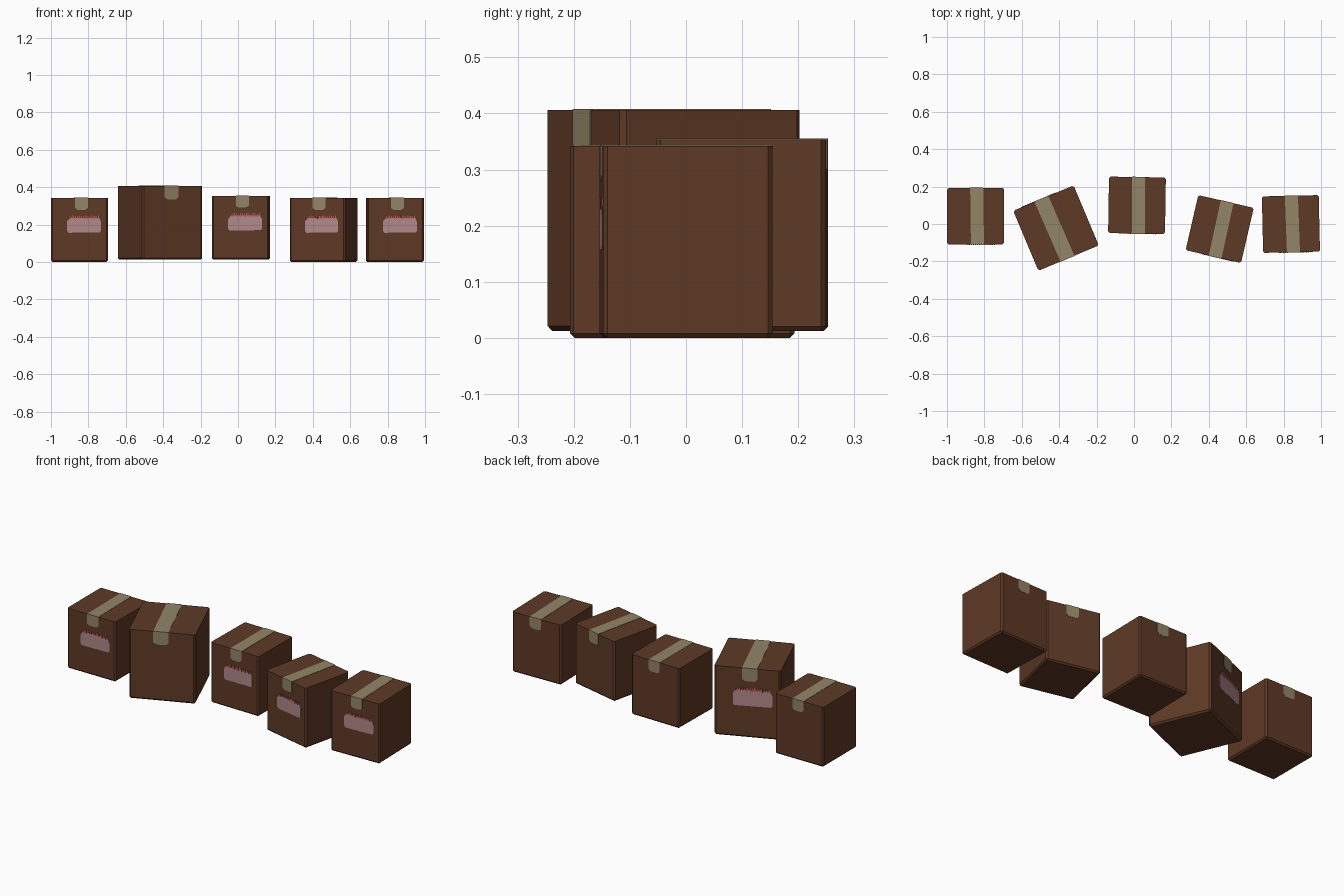
import bpy, bmesh, math
from mathutils import Matrix

if "Cube" in bpy.data.objects:
    bpy.data.objects.remove(bpy.data.objects["Cube"])

W, D, H = 0.304, 0.302, 0.342      # base carton size
T = 0.0015                         # plate thickness


def mat(name, col):
    m = bpy.data.materials.new(name)
    m.diffuse_color = (*col, 1)
    m.use_nodes = True
    m.node_tree.nodes["Principled BSDF"].inputs["Base Color"].default_value = m.diffuse_color
    return m


CARD = mat("cardboard_brown", (0.112, 0.041, 0.019))
TAPE = mat("tape_tan", (0.29, 0.235, 0.135))
LABEL = mat("label_pink", (0.44, 0.25, 0.25))
RED = mat("label_red", (0.50, 0.09, 0.09))


def finish(bm, name, material, place):
    bmesh.ops.recalc_face_normals(bm, faces=bm.faces[:])
    me = bpy.data.meshes.new(name)
    bm.to_mesh(me)
    bm.free()
    me.materials.append(material)
    ob = bpy.data.objects.new(name, me)
    bpy.context.collection.objects.link(ob)
    ob.matrix_world = place
    return ob


def prism(bm, pts, move):
    """Extrude a closed outline by the vector move."""
    f = bm.faces.new([bm.verts.new(p) for p in pts])
    r = bmesh.ops.extrude_face_region(bm, geom=[f], use_keep_orig=True)
    vs = [v for v in r["geom"] if isinstance(v, bmesh.types.BMVert)]
    bmesh.ops.translate(bm, verts=vs, vec=move)


def carton(i, x, y, z, angle, scale):
    place = (Matrix.Translation((x, y, z)) @ Matrix.Rotation(math.radians(angle), 4, 'Z')
             @ Matrix.Scale(scale, 4))

    # body: small bevel on the upright and bottom edges
    bm = bmesh.new()
    bmesh.ops.create_cube(bm, size=1, matrix=Matrix.Translation((0, 0, H / 2))
                          @ Matrix.Diagonal((W, D, H, 1)))
    edges = [e for e in bm.edges if min(v.co.z for v in e.verts) < 0.01]
    bmesh.ops.bevel(bm, geom=edges, offset=0.008, segments=1, affect='EDGES')
    finish(bm, f"carton_body_{i}", CARD, place)

    # tape: strip over the top with a clipped flap on front and back
    bm = bmesh.new()
    a, b = -0.025, 0.045
    h = D / 2 + T
    prism(bm, [(a - 0.004, h, H), (b - 0.004, h, H), (b, -h, H), (a, -h, H)], (0, 0, T))
    for s in (-1, 1):
        k = 0 if s < 0 else -0.004
        flap = [(a, H), (a, 0.289), (a + 0.014, 0.279), (b - 0.014, 0.279),
                (b, 0.289), (b, H)]
        prism(bm, [(px + k, s * D / 2, pz) for px, pz in flap], (0, s * T, 0))
    finish(bm, f"tape_{i}", TAPE, place)

    # shipping label with clipped top corners
    bm = bmesh.new()
    out = [(-0.066, 0.165), (-0.060, 0.156), (0.108, 0.158), (0.114, 0.166),
           (0.114, 0.215), (0.105, 0.236), (-0.050, 0.236), (-0.066, 0.218)]
    prism(bm, [(px, -D / 2, pz) for px, pz in out], (0, -T, 0))
    finish(bm, f"label_{i}", LABEL, place)

    # ragged red fringe along the label's top edge
    bm = bmesh.new()
    n = 14
    for k in range(n):
        px = -0.048 + k * 0.0112
        lo, hi = 0.229 + 0.003 * (k % 2), 0.243 + 0.006 * ((k * 2) % 3) / 2
        prism(bm, [(px, -D / 2, lo), (px + 0.006, -D / 2, lo),
                   (px + 0.006, -D / 2, hi), (px, -D / 2, hi)], (0, -T * 1.6, 0))
    finish(bm, f"label_fringe_{i}", RED, place)


# row of five cartons; the second is larger and turned around
for i, spec in enumerate([
    (-0.847, 0.042, 0.0, 0, 1.0),
    (-0.417, -0.022, 0.012, 202.8, 1.152),
    (0.016, 0.100, 0.012, -0.9, 1.0),
    (0.458, -0.027, 0.0, -13.0, 1.0),
    (0.839, 0.0, 0.0, 1.3, 1.0),
], 1):
    carton(i, *spec)
